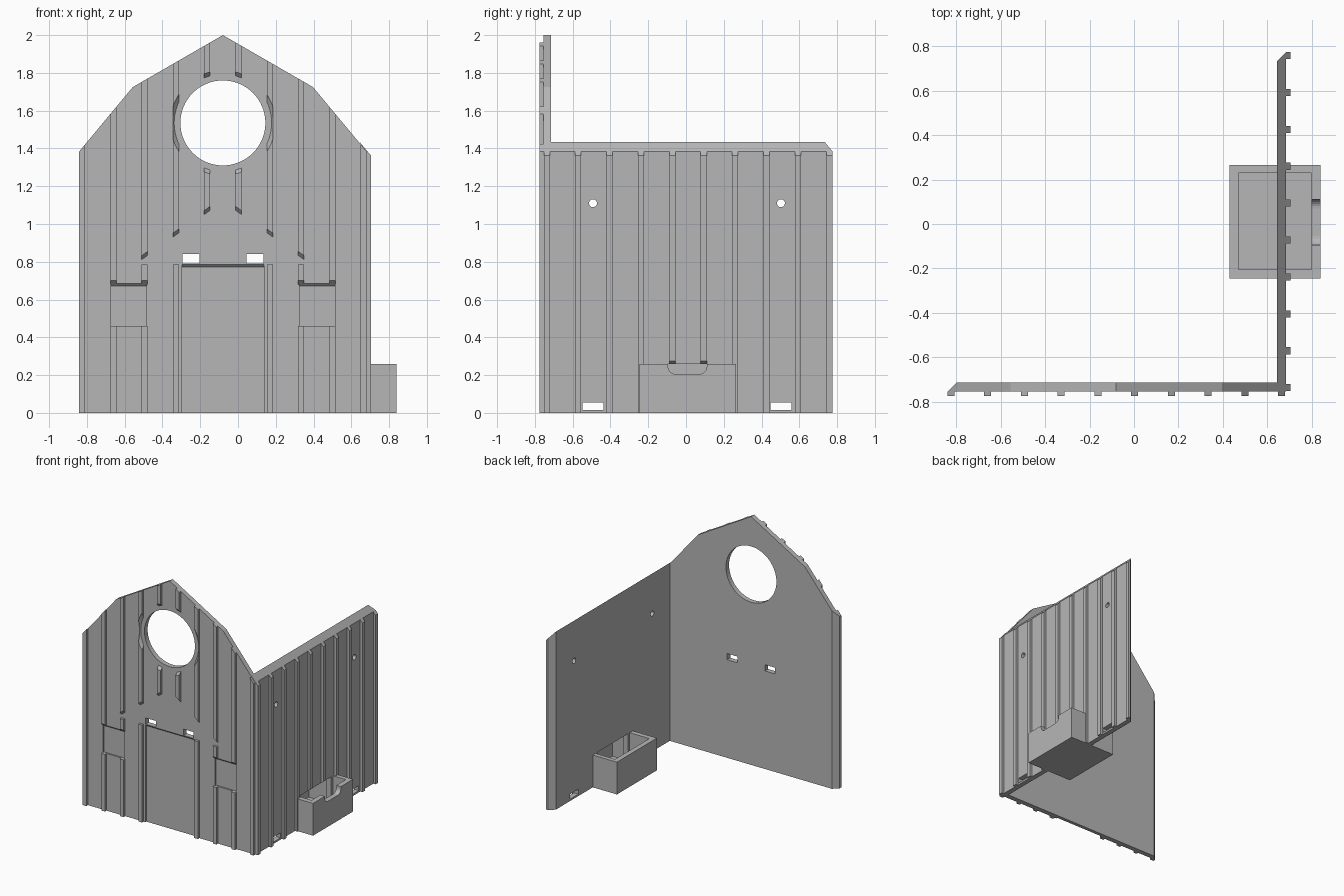
import bpy, bmesh, math

if "Cube" in bpy.data.objects:
    bpy.data.objects.remove(bpy.data.objects["Cube"])

grey = bpy.data.materials.new("plain_grey")
grey.use_nodes = True
grey.diffuse_color = (0.47, 0.47, 0.47, 1)
grey.node_tree.nodes["Principled BSDF"].inputs["Base Color"].default_value = (0.47, 0.47, 0.47, 1)

CX = -0.08                       # centre line of the gable
FACE, INNER, PROUD = -0.755, -0.715, -0.775   # gable wall depths
SIN, SOUT, SPROUD = 0.645, 0.685, 0.705       # side wall depths


def prism(name, a, b):
    """Solid between two matching loops of points."""
    bm = bmesh.new()
    va, vb = [bm.verts.new(p) for p in a], [bm.verts.new(p) for p in b]
    bm.faces.new(va)
    bm.faces.new(vb[::-1])
    n = len(va)
    for i in range(n):
        j = (i + 1) % n
        bm.faces.new((va[j], va[i], vb[i], vb[j]))
    bmesh.ops.recalc_face_normals(bm, faces=bm.faces)
    mesh = bpy.data.meshes.new(name)
    bm.to_mesh(mesh)
    bm.free()
    mesh.materials.append(grey)
    ob = bpy.data.objects.new(name, mesh)
    bpy.context.collection.objects.link(ob)
    return ob


def xz(pts, y):
    return [(x, y, z) for x, z in pts]


def yz(pts, x):
    return [(x, y, z) for y, z in pts]


def rect(a0, a1, b0, b1):
    return [(a0, b0), (a1, b0), (a1, b1), (a0, b1)]


def circle(cx, cz, r, n):
    return [(cx + r * math.cos(2 * math.pi * i / n), cz + r * math.sin(2 * math.pi * i / n))
            for i in range(n)]


def box(name, x0, x1, y0, y1, z0, z1):
    return prism(name, xz(rect(x0, x1, z0, z1), y0), xz(rect(x0, x1, z0, z1), y1))


def cut(ob, cutter):
    cutter.hide_render = True
    mod = ob.modifiers.new("cut", "BOOLEAN")
    mod.operation, mod.solver, mod.object = "DIFFERENCE", "EXACT", cutter
    bpy.context.view_layer.objects.active = ob
    bpy.ops.object.modifier_apply(modifier=mod.name)
    bpy.data.objects.remove(cutter)


def roof(x):
    d = abs(x - CX)
    if d < 0.477:
        return 2.0 - d * 0.275 / 0.477
    return 1.725 - (d - 0.477) * 0.34 / 0.283


# Gable wall with a mitred left end
def gable_loop(left):
    xs = [left, CX - 0.477, CX, CX + 0.477, SOUT]
    return [(SOUT, 0), (left, 0)] + [(x, roof(x)) for x in xs]


gable = prism("gable_wall", xz(gable_loop(-0.84), FACE), xz(gable_loop(-0.80), INNER))
ring = circle(CX, 1.535, 0.225, 64)
cut(gable, prism("round_hole", xz(ring, -0.9), xz(ring, -0.6)))
for s in (-1, 1):
    mid = CX + s * 0.169
    cut(gable, box("slot", mid - 0.045, mid + 0.045, -0.9, -0.6, 0.79, 0.84))


# Shallow door and window recesses with sloping heads
def recess(x0, x1, z0, z1):
    cut(gable, prism("recess", xz(rect(x0, x1, z0, z1 + 0.01), FACE - 0.01),
                     xz(rect(x0, x1, z0, z1 - 0.012), FACE + 0.012)))


recess(CX - 0.217, CX + 0.217, -0.05, 0.785)
for s in (-1, 1):
    mid = CX + s * 0.499
    recess(mid - 0.094, mid + 0.094, 0.46, 0.685)


# Battens on the gable: ends may follow the roof or the porch line
def porch(x):
    return 1.12 - 0.72 * abs(x - CX)


def batten(name, x0, x1, low, high, lip=0.0):
    def loop(up):
        return [(x0, low(x0) + up), (x1, low(x1) + up), (x1, high(x1)), (x0, high(x0))]
    return prism(name, xz(loop(lip), PROUD), xz(loop(0), FACE + 0.001))


def level(z):
    return lambda x: z


GROUND, SILL, HEAD, BREAK = level(0), level(0.46), level(0.68), level(0.785)
spans = [
    [(porch, roof, 0.022)],
    [(GROUND, BREAK, 0), (porch, roof, 0.022)],
    [(GROUND, SILL, 0), (HEAD, BREAK, 0.02), (porch, roof, 0.022)],
    [(GROUND, SILL, 0), (HEAD, roof, 0.02)],
    [(GROUND, roof, 0)],
]
for s, side in ((-1, "right"), (1, "left")):
    for i, parts in enumerate(spans):
        mid = CX + s * (0.083 + 0.1655 * i)
        for k, (low, high, lip) in enumerate(parts):
            ob = batten(f"gable_batten_{side}_{i}_{k}", mid - 0.016, mid + 0.016, low, high, lip)
            if i < 2 and low is porch:
                cut(ob, prism("ring_cut", xz(circle(CX, 1.535, 0.280, 64), PROUD - 0.002),
                              xz(circle(CX, 1.535, 0.256, 64), FACE + 0.002)))

# Side wall with a sloping top and a mitred back end
wall = prism("side_wall", yz(rect(FACE, 0.735, 0, 1.433), SIN),
             yz(rect(FACE, 0.775, 0, 1.385), SOUT))
for y in (-0.4925, 0.5025):
    dot = circle(y, 1.11, 0.021, 24)
    cut(wall, prism("peg_hole", yz(dot, 0.5), yz(dot, 0.8)))
    cut(wall, box("floor_slot", 0.5, 0.8, y - 0.055, y + 0.055, 0.015, 0.055))
cut(wall, box("trough_opening", 0.5, 0.8, -0.185, 0.205, 0.03, 0.26))

# Battens on the side wall
for i in range(10):
    y = -0.737 + i * 0.1662
    low, lip = (0.258, 0.018) if i in (4, 5) else (0, 0)
    ob = prism(f"side_batten_{i}", yz(rect(y - 0.016, y + 0.016, low, 1.386), SOUT - 0.001),
               yz(rect(y - 0.016, y + 0.016, low + lip, 1.362), SPROUD))
    if i in (1, 7):
        mid = -0.4925 if i == 1 else 0.5025
        cut(ob, box("slot_cut", 0.6, 0.8, mid - 0.055, mid + 0.055, 0.015, 0.055))

# Trough passing through the side wall, with a rounded notch in its front
trough = box("trough", 0.43, 0.84, -0.245, 0.265, 0, 0.26)
cut(trough, box("cavity", 0.47, 0.80, -0.205, 0.23, 0.03, 0.4))
notch = [(0.11, 0.3), (-0.095, 0.3)]
for cy, start in ((-0.055, 180), (0.07, 270)):
    for k in range(7):
        a = math.radians(start + 15 * k)
        notch.append((cy + 0.04 * math.cos(a), 0.245 + 0.04 * math.sin(a)))
cut(trough, prism("notch", yz(notch, 0.78), yz(notch, 0.9)))
